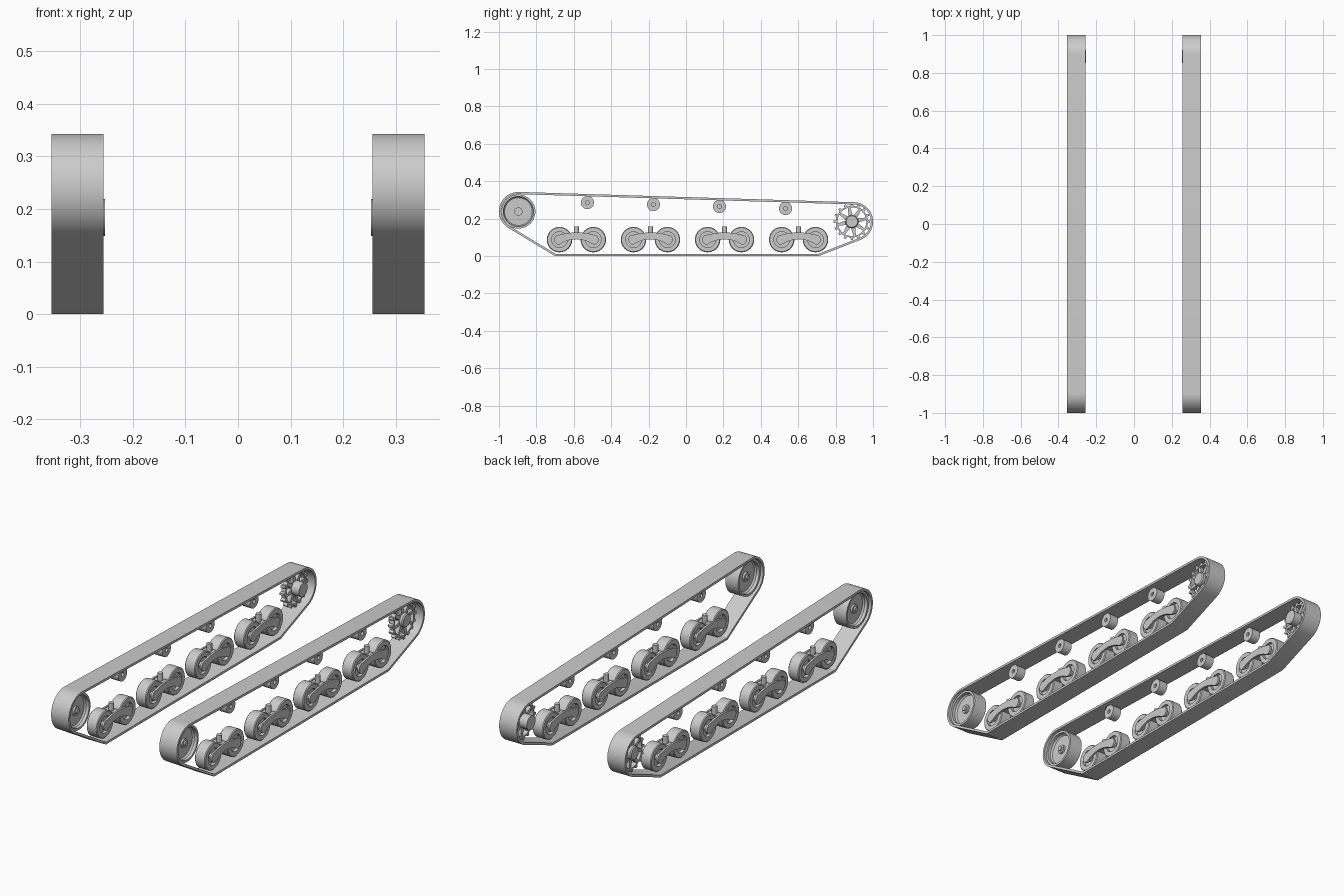
import bpy
import bmesh
from math import sin, cos, pi, radians
from mathutils import Vector
from mathutils.geometry import convex_hull_2d

cube = bpy.data.objects.get("Cube")
if cube:
    bpy.data.objects.remove(cube)

grey = bpy.data.materials.new("plain grey")
grey.use_nodes = True
colour = (0.6, 0.6, 0.6, 1)
grey.diffuse_color = colour
grey.node_tree.nodes["Principled BSDF"].inputs["Base Color"].default_value = colour

MID = 0.3055    # centre of the left track in x
HALF = 0.0495   # half the track width


def finish(bm, name):
    """Make an object from bm, mirrored to the other track."""
    bmesh.ops.recalc_face_normals(bm, faces=bm.faces)
    mesh = bpy.data.meshes.new(name)
    bm.to_mesh(mesh)
    bm.free()
    mesh.materials.append(grey)
    ob = bpy.data.objects.new(name, mesh)
    bpy.context.collection.objects.link(ob)
    bpy.ops.object.select_all(action="DESELECT")
    ob.select_set(True)
    bpy.context.view_layer.objects.active = ob
    bpy.ops.object.shade_smooth_by_angle(angle=radians(30))
    ob.modifiers.new("Mirror", "MIRROR").use_mirror_merge = False
    return ob


def lathe(bm, y, z, profile, segs=40):
    """Spin a closed (radius, x offset) profile about an axle along x."""
    rings = []
    for r, x in profile:
        if r == 0:
            rings.append([bm.verts.new((MID + x, y, z))] * segs)
        else:
            rings.append([bm.verts.new((MID + x, y + r * cos(2 * pi * i / segs),
                                        z + r * sin(2 * pi * i / segs))) for i in range(segs)])
    for a, b in zip(rings, rings[1:]):
        for i in range(segs):
            j = (i + 1) % segs
            bm.faces.new(dict.fromkeys((a[i], a[j], b[j], b[i])))


def both_sides(half):
    """Complete a profile running from axle to rim with its mirror image."""
    return half + [(r, -x) for r, x in reversed(half)]


def prism(bm, outline, x0, x1):
    """Extrude a (y, z) outline between two x offsets."""
    a, b = [[bm.verts.new((MID + x, y, z)) for y, z in outline] for x in (x0, x1)]
    bm.faces.new(a)
    bm.faces.new(b)
    for i in range(len(a)):
        j = (i + 1) % len(a)
        bm.faces.new((a[i], a[j], b[j], b[i]))


def circle(y, z, r, n=64):
    return [Vector((y + r * cos(2 * pi * i / n), z + r * sin(2 * pi * i / n))) for i in range(n)]


# Track belt: hull around both end wheels and the ground run
pts = circle(-0.896, 0.239, 0.104) + circle(0.896, 0.184, 0.104)
pts += [Vector((-0.70, 0)), Vector((0.71, 0))]
outer = [pts[i] for i in convex_hull_2d(pts)]
centre = sum(outer, Vector((0, 0))) / len(outer)
inner = []
for i, p in enumerate(outer):
    d1 = (p - outer[i - 1]).normalized()
    d2 = (outer[(i + 1) % len(outer)] - p).normalized()
    n = Vector((-(d1 + d2).y, (d1 + d2).x)).normalized()
    inner.append(p + n * (0.012 if n.dot(centre - p) > 0 else -0.012))
bm = bmesh.new()
loops = [[bm.verts.new((MID + x, p.x, p.y)) for p in ring]
         for ring, x in ((outer, HALF), (outer, -HALF), (inner, -HALF), (inner, HALF))]
for k in range(4):
    a, b = loops[k], loops[(k + 1) % 4]
    for i in range(len(a)):
        j = (i + 1) % len(a)
        bm.faces.new((a[i], a[j], b[j], b[i]))
finish(bm, "track_belt")

# Front idler: dished wheel with a stub axle
bm = bmesh.new()
lathe(bm, -0.896, 0.238, both_sides([
    (0, 0.03), (0.012, 0.03), (0.012, 0.022), (0.022, 0.022), (0.022, 0.012), (0.074, 0.012),
    (0.08, 0.02), (0.08, 0.036), (0.091, 0.036)]), 56)
finish(bm, "front_idler")

# Rear sprocket: hub, tapered spokes, rim and teeth
SY, SZ = 0.887, 0.184


def radial(angle, shape):
    """Turn (outward, sideways) pairs into (y, z) around the sprocket axle."""
    c, s = cos(angle), sin(angle)
    return [(SY + r * c - t * s, SZ + r * s + t * c) for r, t in shape]


bm = bmesh.new()
lathe(bm, SY, SZ, [(0, 0.028), (0.03, 0.028), (0.035, 0.023), (0.035, -0.0525), (0, -0.0525)])
lathe(bm, SY, SZ, [(0.077, 0.012), (0.085, 0.012), (0.085, -0.012), (0.077, -0.012), (0.077, 0.012)])
for i in range(8):
    prism(bm, radial(2 * pi * i / 8 + 0.2, [(0.03, -0.012), (0.08, -0.006), (0.08, 0.006), (0.03, 0.012)]),
          -0.01, 0.01)
for i in range(16):
    prism(bm, radial(2 * pi * i / 16, [(0.083, -0.009), (0.098, -0.005), (0.098, 0.005), (0.083, 0.009)]),
          -0.012, 0.012)
finish(bm, "rear_sprocket")

# Return rollers, following the slope of the upper run
for k in range(4):
    bm = bmesh.new()
    lathe(bm, -0.527 + 0.353 * k, 0.286 - 0.0107 * k, both_sides([
        (0, 0.012), (0.01, 0.012), (0.01, 0.024), (0.035, 0.024)]), 32)
    finish(bm, f"return_roller_{k + 1}")

# Bogies: two wheels, an arched arm on each side and a centre post
WZ, REACH = 0.088, 0.0905
for k in range(4):
    by = -0.586 + 0.396 * k
    bm = bmesh.new()
    for side in (-1, 1):
        lathe(bm, by + side * REACH, WZ, both_sides([
            (0, 0.034), (0.014, 0.034), (0.014, 0.014), (0.042, 0.014), (0.042, 0.03),
            (0.064, 0.03), (0.068, 0.026)]))
    finish(bm, f"bogie_wheels_{k + 1}")

    steps = [i / 8 for i in range(-8, 9)]
    arch = [(by + t * REACH, WZ + 0.02 * (1 - t * t), 0.018 + 0.008 * t * t) for t in steps]
    caps = [[(by + s * REACH + s * 0.028 * cos(a), WZ + s * 0.028 * sin(a))
             for a in (-1.1, -0.7, -0.35, 0, 0.35, 0.7, 1.1)] for s in (1, -1)]
    outline = [(y, z - w) for y, z, w in arch] + caps[0]
    outline += [(y, z + w) for y, z, w in reversed(arch)] + caps[1]
    bm = bmesh.new()
    for side in (-1, 1):
        prism(bm, outline, side * 0.03, side * 0.04)
    # Cross block joining the arms
    prism(bm, [(by - 0.018, 0.094), (by + 0.018, 0.094), (by + 0.018, 0.122), (by - 0.018, 0.122)],
          -0.031, 0.031)
    finish(bm, f"bogie_arms_{k + 1}")

    bm = bmesh.new()
    bottom, top = [[bm.verts.new((MID + p.x, by + p.y, z)) for p in circle(0, 0, 0.013, 20)]
                   for z in (0.11, 0.159)]
    bm.faces.new(bottom)
    bm.faces.new(top)
    for i in range(20):
        j = (i + 1) % 20
        bm.faces.new((bottom[i], bottom[j], top[j], top[i]))
    finish(bm, f"bogie_post_{k + 1}")
